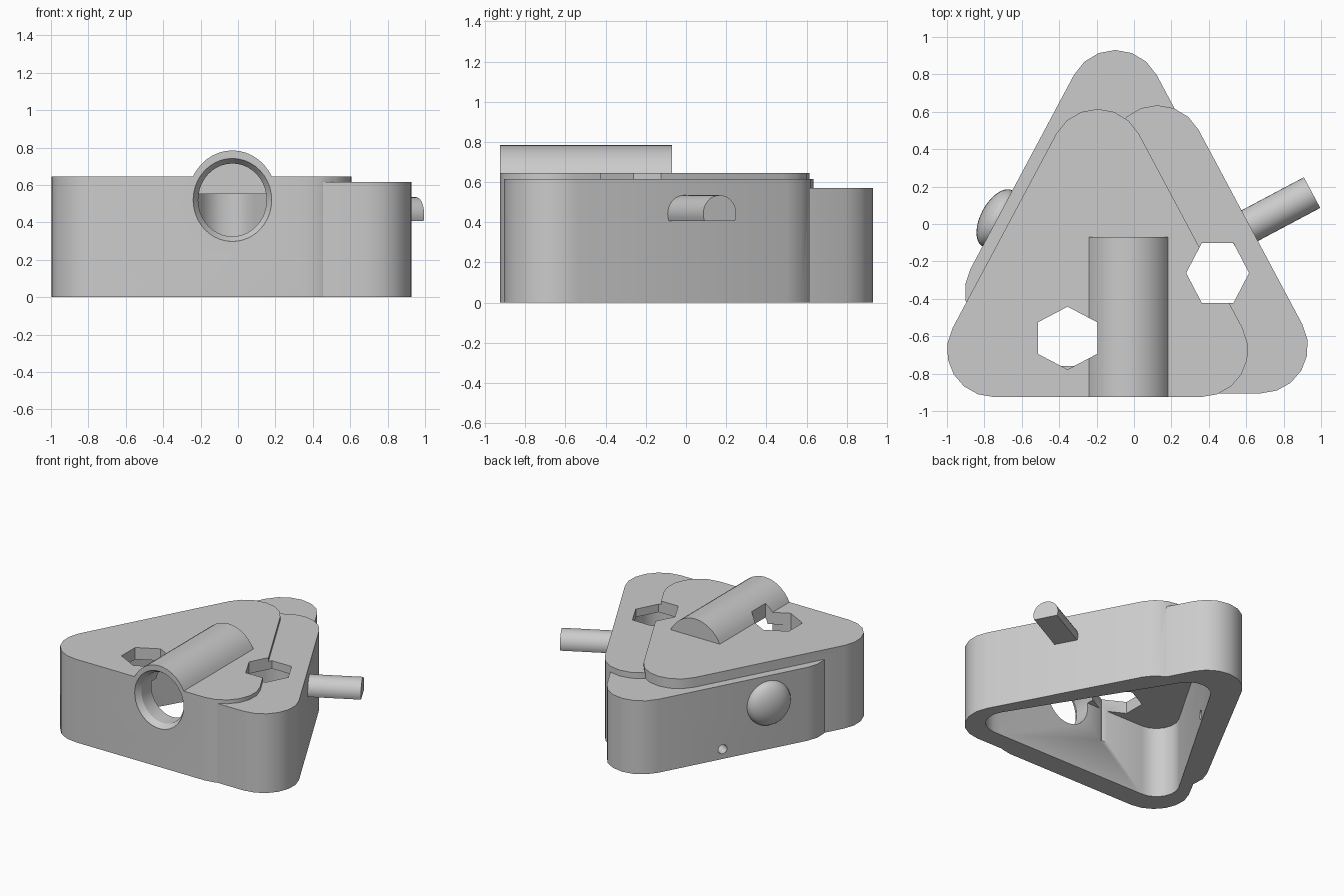
import bpy, bmesh, math
from mathutils import Vector, Matrix

if "Cube" in bpy.data.objects:
    bpy.data.objects.remove(bpy.data.objects["Cube"])

GREY = bpy.data.materials.new("plain grey")
GREY.diffuse_color = (0.6, 0.6, 0.6, 1)
GREY.use_nodes = True
GREY.node_tree.nodes["Principled BSDF"].inputs["Base Color"].default_value = GREY.diffuse_color


def loft(name, rings):
    """Closed solid through rings of 3D points."""
    bm = bmesh.new()
    loops = [[bm.verts.new(p) for p in ring] for ring in rings]
    for a, b in zip(loops, loops[1:]):
        n = len(a)
        for i in range(n):
            bm.faces.new((a[i], a[(i + 1) % n], b[(i + 1) % n], b[i]))
    bm.faces.new(loops[0])
    bm.faces.new(loops[-1])
    bmesh.ops.recalc_face_normals(bm, faces=bm.faces)
    mesh = bpy.data.meshes.new(name)
    bm.to_mesh(mesh)
    bm.free()
    mesh.materials.append(GREY)
    ob = bpy.data.objects.new(name, mesh)
    bpy.context.collection.objects.link(ob)
    return ob


def prism(name, pts, z0, z1):
    return loft(name, [[(x, y, z) for x, y in pts] for z in (z0, z1)])


def rounded_triangle(corners, r, steps=6):
    """Outline around three corner centres given anticlockwise."""
    pts = []
    c = [Vector(p) for p in corners]
    for i in range(3):
        e0, e1 = c[i] - c[i - 1], c[(i + 1) % 3] - c[i]
        a0 = math.atan2(-e0.x, e0.y)
        turn = (math.atan2(-e1.x, e1.y) - a0) % math.tau
        for k in range(steps + 1):
            a = a0 + turn * k / steps
            pts.append((c[i].x + r * math.cos(a), c[i].y + r * math.sin(a)))
    return pts


def ellipse_y(y, rx, rz, n=40):
    """Upright ellipse ring around the tube axis."""
    return [(-0.03 + rx * math.cos(math.tau * k / n), y,
             0.52 + rz * math.sin(math.tau * k / n)) for k in range(n)]


def hexagon(cx, cy, rx, ry, start):
    return [(cx + rx * math.cos(start + k * math.pi / 3),
             cy + ry * math.sin(start + k * math.pi / 3)) for k in range(6)]


def combine(target, tool, op):
    mod = target.modifiers.new("cut", 'BOOLEAN')
    mod.object, mod.operation, mod.solver = tool, op, 'EXACT'
    bpy.context.view_layer.objects.active = target
    bpy.ops.object.modifier_apply(modifier=mod.name)
    bpy.data.objects.remove(tool)


def slab(name, apex_x, base_y, height):
    """One of the three equal overlapping triangles."""
    corners = [(apex_x - 0.555, base_y), (apex_x + 0.555, base_y),
               (apex_x, base_y + 1.04)]
    return prism(name, rounded_triangle(corners, 0.25), 0, height)


# housing: three overlapping rounded triangles plus the raised tube
body = slab("housing", -0.195, -0.675, 0.645)
combine(body, slab("right_slab", 0.125, -0.655, 0.615), 'UNION')
combine(body, slab("rear_slab", -0.10, -0.36, 0.57), 'UNION')
combine(body, loft("tube", [ellipse_y(-0.925, 0.24, 0.265),
                            ellipse_y(-0.07, 0.24, 0.265)]), 'UNION')

# open-bottomed cavity
inner = [(-0.71, -0.6), (0.65, -0.6), (-0.05, 0.53)]
combine(body, prism("cavity", rounded_triangle(inner, 0.16), -0.1, 0.553),
        'DIFFERENCE')

# tube bore with countersunk mouth
combine(body, loft("bore", [ellipse_y(-1.0, 0.21, 0.222),
                            ellipse_y(-0.92, 0.21, 0.222),
                            ellipse_y(-0.88, 0.183, 0.195),
                            ellipse_y(-0.12, 0.183, 0.195)]), 'DIFFERENCE')

# two hexagonal holes in the top
combine(body, prism("hex_left", hexagon(-0.355, -0.61, 0.184, 0.168, math.pi / 6),
                    0.3, 1), 'DIFFERENCE')
combine(body, prism("hex_right", hexagon(0.447, -0.262, 0.168, 0.186, 0),
                    0.3, 1), 'DIFFERENCE')

# directions square to the sloping side walls
right_n = Vector((0.883, 0.469, 0))
left_n = Vector((-0.883, 0.469, 0))
up = Vector((0, 0, 1))


def ring_on(centre, n, r, angles):
    side = up.cross(n)
    return [centre + side * r * math.cos(a) + up * r * math.sin(a) for a in angles]


# small hole low in the left wall
full = [math.tau * k / 16 for k in range(16)]
pin = Vector((-0.56, 0.35, 0.075))
combine(body, loft("pin_hole", [ring_on(pin + left_n * d, left_n, 0.035, full)
                                for d in (-0.3, 0.3)]), 'DIFFERENCE')

# rod with a flat underside on the right wall
flat = math.asin(0.035 / 0.093)
arc = [-flat + (math.pi + 2 * flat) * k / 20 for k in range(21)]
tip = Vector((0.952, 0.168, 0.442))
rod = loft("side_rod", [ring_on(tip + right_n * d, right_n, 0.093, arc)
                        for d in (-0.40, 0)])

# domed button on the left wall
bm = bmesh.new()
bmesh.ops.create_uvsphere(bm, u_segments=32, v_segments=16, radius=1)
frame = Matrix((left_n, up.cross(left_n), up)).transposed().to_4x4()
place = (Matrix.Translation((-0.73, 0.03, 0.36)) @ frame
         @ Matrix.Diagonal((0.09, 0.17, 0.17, 1)))
bmesh.ops.transform(bm, matrix=place, verts=bm.verts)
mesh = bpy.data.meshes.new("side_button")
bm.to_mesh(mesh)
bm.free()
mesh.materials.append(GREY)
button = bpy.data.objects.new("side_button", mesh)
bpy.context.collection.objects.link(button)

# smooth curved walls, crisp edges
for ob in (body, rod, button):
    ob.select_set(True)
bpy.context.view_layer.objects.active = body
bpy.ops.object.shade_smooth_by_angle(angle=math.radians(28))
